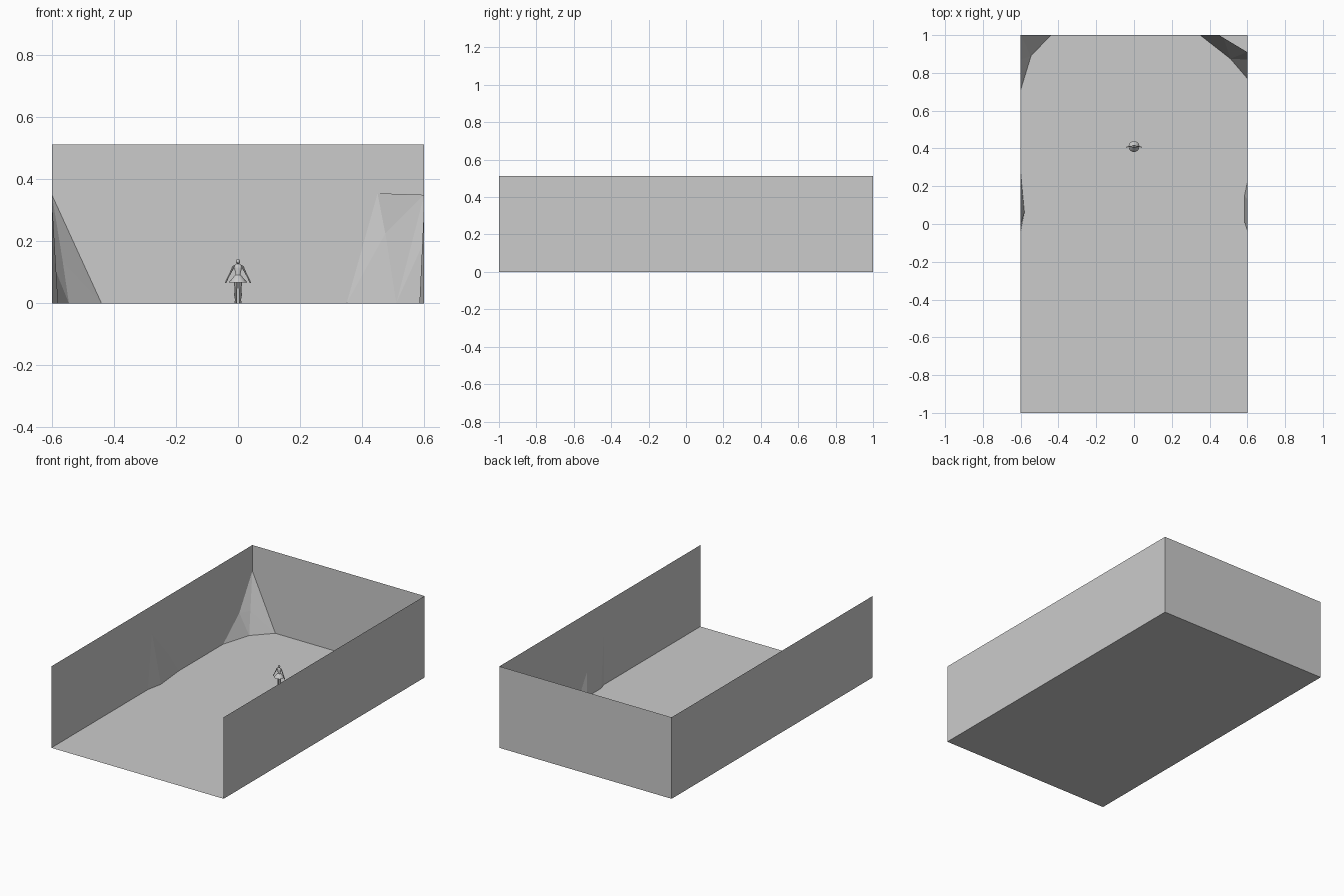
import bpy, math
from mathutils import Vector

def mesh(name, verts, faces):
    me = bpy.data.meshes.new(name)
    me.from_pydata(verts, [], faces)
    ob = bpy.data.objects.new(name, me)
    bpy.context.collection.objects.link(ob)
    return ob

def rings(name, sections, sides=10, centre=(0, 0.41)):
    """Loft of elliptical rings: (x, y, z, rx, ry)."""
    verts, faces = [], []
    for x, y, z, rx, ry in sections:
        for i in range(sides):
            a = 2 * math.pi * i / sides
            verts.append((centre[0] + x + rx * math.cos(a), centre[1] + y + ry * math.sin(a), z))
    for k in range(len(sections) - 1):
        for i in range(sides):
            j = (i + 1) % sides
            faces.append((k * sides + i, k * sides + j, (k + 1) * sides + j, (k + 1) * sides + i))
    faces.append(tuple(range(sides))[::-1])
    faces.append(tuple(range((len(sections) - 1) * sides, len(sections) * sides)))
    ob = mesh(name, verts, faces)
    for p in ob.data.polygons:
        p.use_smooth = True
    ob.data.set_sharp_from_angle(angle=math.radians(40))
    return ob

# Open-fronted room
W, L, H = 0.6, 1.0, 0.513
mesh("floor", [(-W, -L, 0), (W, -L, 0), (W, L, 0), (-W, L, 0)], [(0, 1, 2, 3)])
mesh("left_wall", [(-W, -L, 0), (-W, L, 0), (-W, L, H), (-W, -L, H)], [(0, 1, 2, 3)])
mesh("right_wall", [(W, -L, 0), (W, L, 0), (W, L, H), (W, -L, H)], [(3, 2, 1, 0)])
mesh("back_wall", [(-W, L, 0), (W, L, 0), (W, L, H), (-W, L, H)], [(0, 1, 2, 3)])

# Faceted rock in the left back corner
mesh("left_corner_rock",
     [(-.6, .71, 0), (-.545, .89, 0), (-.44, 1, 0), (-.565, .93, .135), (-.6, .87, .135), (-.6, 1, .35)],
     [(0, 1, 4), (1, 3, 4), (1, 2, 3), (2, 5, 3), (3, 5, 4)])

# Faceted rock in the right back corner
mesh("right_corner_rock",
     [(.35, 1, 0), (.51, .875, 0), (.6, .77, 0), (.475, .985, .225), (.45, 1, .355),
      (.6, .91, .35), (.6, .87, .2)],
     [(0, 1, 3), (0, 3, 4), (3, 5, 4), (1, 5, 3), (1, 6, 5), (1, 2, 6)])

# Shallow rocks along the side walls
mesh("left_side_rock",
     [(-.6, -.04, 0), (-.58, .06, 0), (-.6, .27, 0), (-.6, .18, .13), (-.6, 0, .34)],
     [(0, 1, 4), (1, 3, 4), (1, 2, 3)])
mesh("right_side_rock",
     [(.6, -.04, 0), (.585, .01, 0), (.585, .15, 0), (.6, .22, 0), (.6, .13, .14), (.6, -.04, .32)],
     [(0, 5, 1), (1, 5, 4), (1, 4, 2), (2, 4, 3)])

# Small standing figure
rings("torso", [(0, 0, .070, .012, .010), (0, 0, .085, .010, .008), (0, 0, .096, .008, .007),
                (0, 0, .112, .012, .008), (0, 0, .122, .014, .007), (0, 0, .127, .005, .004),
                (0, 0, .130, .003, .003)])
rings("head", [(0, 0, .127, .003, .003), (0, -.001, .130, .005, .006), (0, 0, .136, .0065, .0075),
               (0, 0, .140, .005, .006), (0, 0, .1425, .002, .002)])
rings("skirt", [(0, 0, .067, .029, .029), (0, 0, .070, .028, .028), (0, 0, .082, .017, .016),
                (0, 0, .092, .009, .008)], 16)
for side, s in (("left", -1), ("right", 1)):
    rings(side + "_leg", [(s * .007, 0, .004, .003, .003), (s * .007, 0, .014, .003, .003),
                          (s * .008, .001, .028, .005, .005), (s * .007, 0, .040, .004, .004),
                          (s * .007, 0, .070, .006, .007)], 8)
    rings(side + "_foot", [(s * .008, -.004, 0, .004, .009), (s * .008, -.003, .004, .004, .008),
                           (s * .007, 0, .009, .003, .004)], 8)
    rings(side + "_arm", [(s * .040, -.004, .066, .002, .002), (s * .037, -.003, .073, .003, .003),
                          (s * .033, -.001, .082, .002, .002), (s * .024, 0, .099, .003, .003),
                          (s * .015, 0, .118, .004, .004), (s * .012, 0, .123, .003, .003)], 8)
